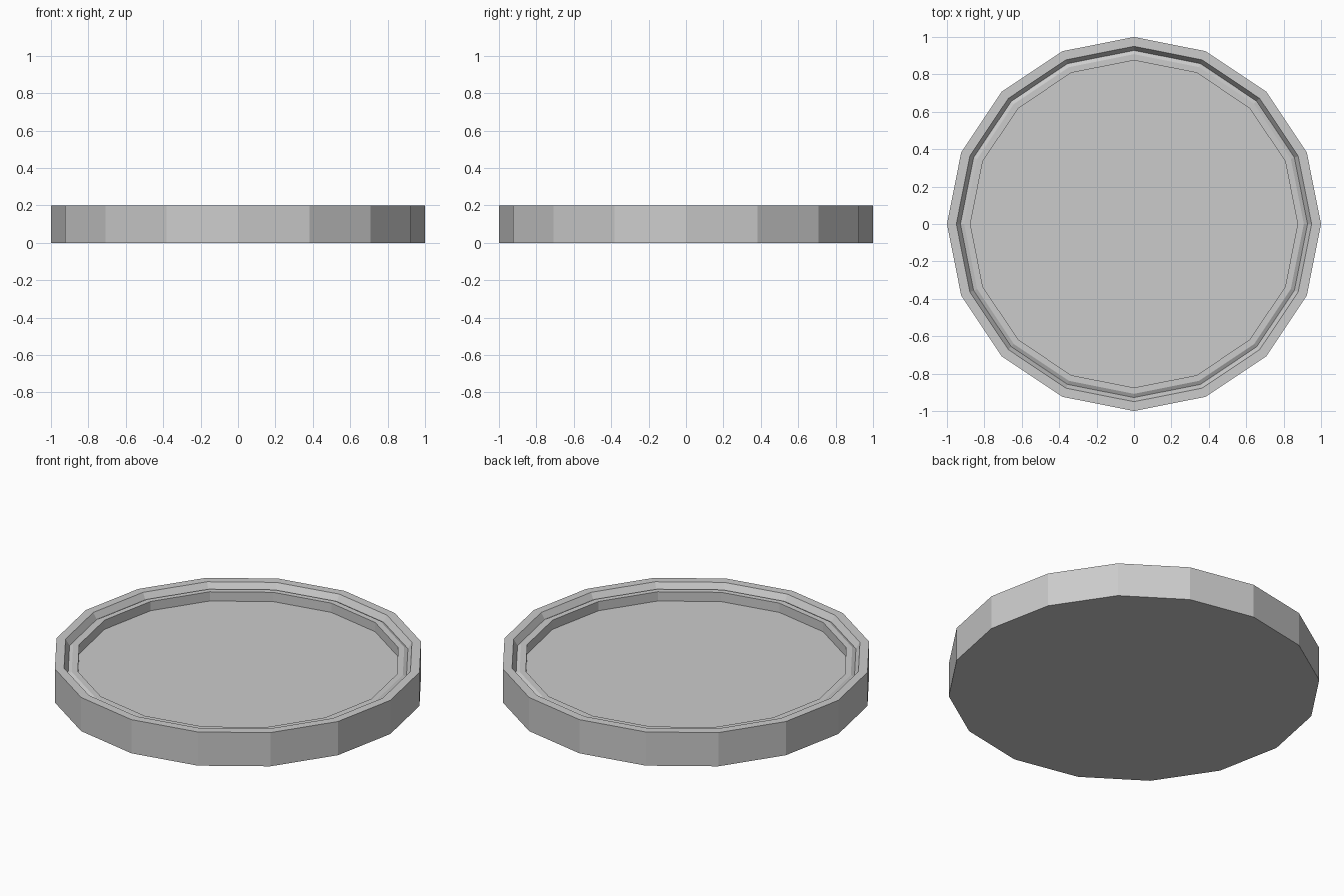
import bpy, bmesh, math

if "Cube" in bpy.data.objects:
    bpy.data.objects.remove(bpy.data.objects["Cube"])

SIDES = 16

# Half-profile of the tray (radius, height), from underside to floor
PROFILE = [
    (1.00, 0.00),    # base edge
    (1.00, 0.20),    # outer rim
    (0.95, 0.20),    # inner edge of rim
    (0.928, 0.164),  # bottom of groove
    (0.908, 0.175),  # ledge bevel
    (0.875, 0.175),  # inner edge of ledge
    (0.875, 0.12),   # foot of inner wall
]


def lathe(name, profile):
    bm = bmesh.new()
    rings = []
    for r, z in profile:
        rings.append([bm.verts.new((r * math.cos(2 * math.pi * i / SIDES),
                                    r * math.sin(2 * math.pi * i / SIDES), z))
                      for i in range(SIDES)])
    for a, b in zip(rings, rings[1:]):
        for i in range(SIDES):
            j = (i + 1) % SIDES
            bm.faces.new((a[i], a[j], b[j], b[i]))
    # Close the underside and the sunken floor
    bm.faces.new(rings[0][::-1])
    bm.faces.new(rings[-1])
    bmesh.ops.recalc_face_normals(bm, faces=bm.faces[:])
    mesh = bpy.data.meshes.new(name)
    bm.to_mesh(mesh)
    bm.free()
    obj = bpy.data.objects.new(name, mesh)
    bpy.context.collection.objects.link(obj)
    return obj


lathe("round_tray", PROFILE)
